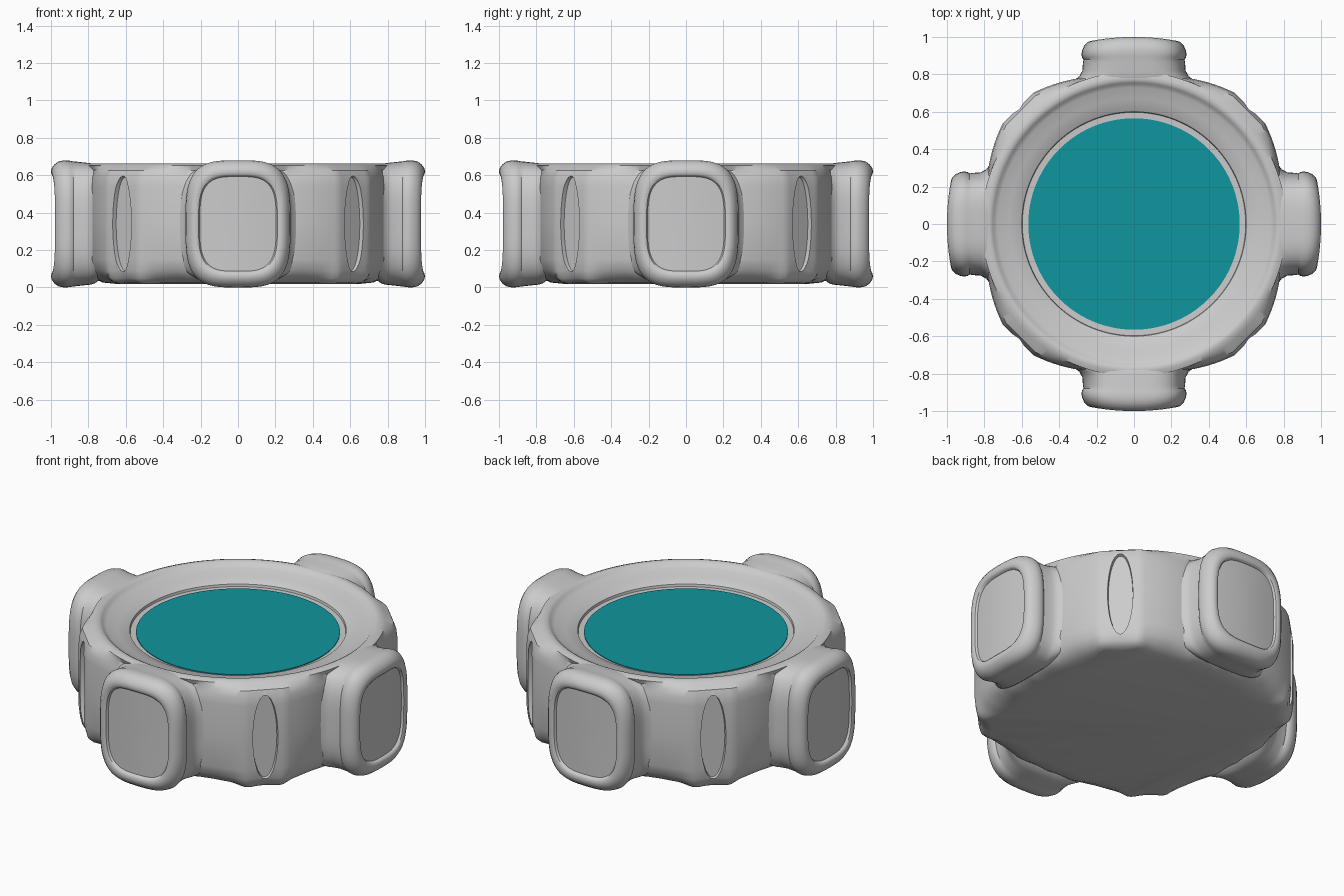
import bpy, bmesh, math
from math import sin, cos, pi, radians, copysign

cube = bpy.data.objects.get("Cube")
if cube:
    bpy.data.objects.remove(cube, do_unlink=True)


def material(name, rgb):
    m = bpy.data.materials.new(name)
    m.use_nodes = True
    m.diffuse_color = (*rgb, 1)
    m.node_tree.nodes["Principled BSDF"].inputs["Base Color"].default_value = (*rgb, 1)
    return m


stone = material("pale stone", (0.6, 0.6, 0.6))
teal = material("teal water", (0.005, 0.3, 0.34))


def loft(name, loops, mat):
    """Skin a list of equal closed loops and cap both ends."""
    bm = bmesh.new()
    rings = [[bm.verts.new(p) for p in loop] for loop in loops]
    n = len(rings[0])
    for a, b in zip(rings, rings[1:]):
        for i in range(n):
            j = (i + 1) % n
            bm.faces.new((a[i], a[j], b[j], b[i]))
    bm.faces.new(rings[0][::-1])
    bm.faces.new(rings[-1])
    bmesh.ops.recalc_face_normals(bm, faces=bm.faces)
    mesh = bpy.data.meshes.new(name)
    bm.to_mesh(mesh)
    bm.free()
    mesh.materials.append(mat)
    ob = bpy.data.objects.new(name, mesh)
    bpy.context.collection.objects.link(ob)
    return ob


def activate(ob):
    bpy.ops.object.select_all(action='DESELECT')
    ob.select_set(True)
    bpy.context.view_layer.objects.active = ob


def smooth(ob):
    activate(ob)
    bpy.ops.object.shade_smooth_by_angle(angle=radians(35))


def ease(t):
    t = max(0, min(1, t))
    return t * t * (3 - 2 * t)


# Basin body: a round bowl that swells into a flat pilaster on each diagonal
def off_diagonal(a):
    return abs((a % (pi / 2)) - pi / 4)


def wall_radius(a):
    d = off_diagonal(a)
    flat = 0.877 / cos(d)
    slope = 0.884 - 0.05 * (d - radians(7.5)) / radians(16.5)
    return max(0.825, min(flat, slope))


def undercut(a):
    d = off_diagonal(a)
    return 0.03 + 0.06 * ease((d - radians(5)) / radians(8)) + 0.012 * cos(d * 18)


SEG = 240
angles = [2 * pi * i / SEG for i in range(SEG)]
# (share of undercut, inward offset, height) for the wall
wall = [(1.5, 0.03, 0.02), (1, 0.01, 0.027), (0.55, 0, 0.05), (0.2, 0, 0.09),
        (0, 0, 0.15), (0, 0, 0.35), (0, 0, 0.54), (0, 0.006, 0.59), (0, 0.02, 0.625)]
# (radius, height) for the rim and the bowl
rim = [(0.815, 0.652), (0.79, 0.662), (0.77, 0.662), (0.755, 0.654), (0.745, 0.643),
       (0.73, 0.637), (0.67, 0.617), (0.605, 0.602), (0.6, 0.598), (0.597, 0.584),
       (0.56, 0.582)]
loops = [[((wall_radius(a) - s * undercut(a) - o) * cos(a),
           (wall_radius(a) - s * undercut(a) - o) * sin(a), z) for a in angles]
         for s, o, z in wall]
loops += [[(r * cos(a), r * sin(a), z) for a in angles] for r, z in rim]
body = loft("basin_body", loops, stone)


# Oval niches cut into the four diagonal pilasters
def niche_loop(turn, out, grow):
    pts = []
    for i in range(48):
        t = 2 * pi * i / 48
        u, v = 0.068 * grow * cos(t), 0.34 + 0.25 * grow * sin(t)
        pts.append((out * cos(turn) - u * sin(turn), out * sin(turn) + u * cos(turn), v))
    return pts


for k in range(4):
    turn = pi / 4 + k * pi / 2
    cutter = loft("niche_cutter", [niche_loop(turn, 0.853, 1), niche_loop(turn, 0.95, 1.15)], stone)
    cutter.hide_render = True
    cut = body.modifiers.new("niche", 'BOOLEAN')
    cut.operation, cut.solver, cut.object = 'DIFFERENCE', 'EXACT', cutter
    activate(body)
    bpy.ops.object.modifier_apply(modifier=cut.name)
    bpy.data.objects.remove(cutter, do_unlink=True)
smooth(body)


# Four buttresses with rounded, framed panels
# (distance out, half width, half height)
sections = [(0.70, 0.42, 0.24), (0.735, 0.37, 0.295), (0.765, 0.325, 0.318),
            (0.79, 0.292, 0.325), (0.82, 0.276, 0.328), (0.865, 0.273, 0.333),
            (0.885, 0.27, 0.335), (0.9, 0.277, 0.338), (0.93, 0.281, 0.34),
            (0.96, 0.277, 0.334), (0.982, 0.266, 0.318), (0.996, 0.25, 0.298),
            (1.0, 0.234, 0.28), (0.997, 0.219, 0.265), (0.992, 0.211, 0.258),
            (0.979, 0.204, 0.253), (0.979, 0.13, 0.16), (0.979, 0.04, 0.05)]


def buttress_loop(turn, out, hw, hh):
    pts = []
    for i in range(96):
        t = 2 * pi * i / 96
        u = hw * copysign(abs(cos(t)) ** 0.58, cos(t))
        v = hh * copysign(abs(sin(t)) ** 0.58, sin(t))
        w = out - 0.4 * u * u * ease((out - 0.85) / 0.12)
        pts.append((w * cos(turn) - u * sin(turn), w * sin(turn) + u * cos(turn), 0.34 + v))
    return pts


for k, side in enumerate(("left", "back", "right", "front")):
    turn = k * pi / 2
    smooth(loft(side + "_buttress", [buttress_loop(turn, *s) for s in sections], stone))

# Water surface
disc = [[(r * cos(a), r * sin(a), z) for a in angles] for r, z in ((0.565, 0.58), (0.565, 0.587))]
smooth(loft("water", disc, teal))
